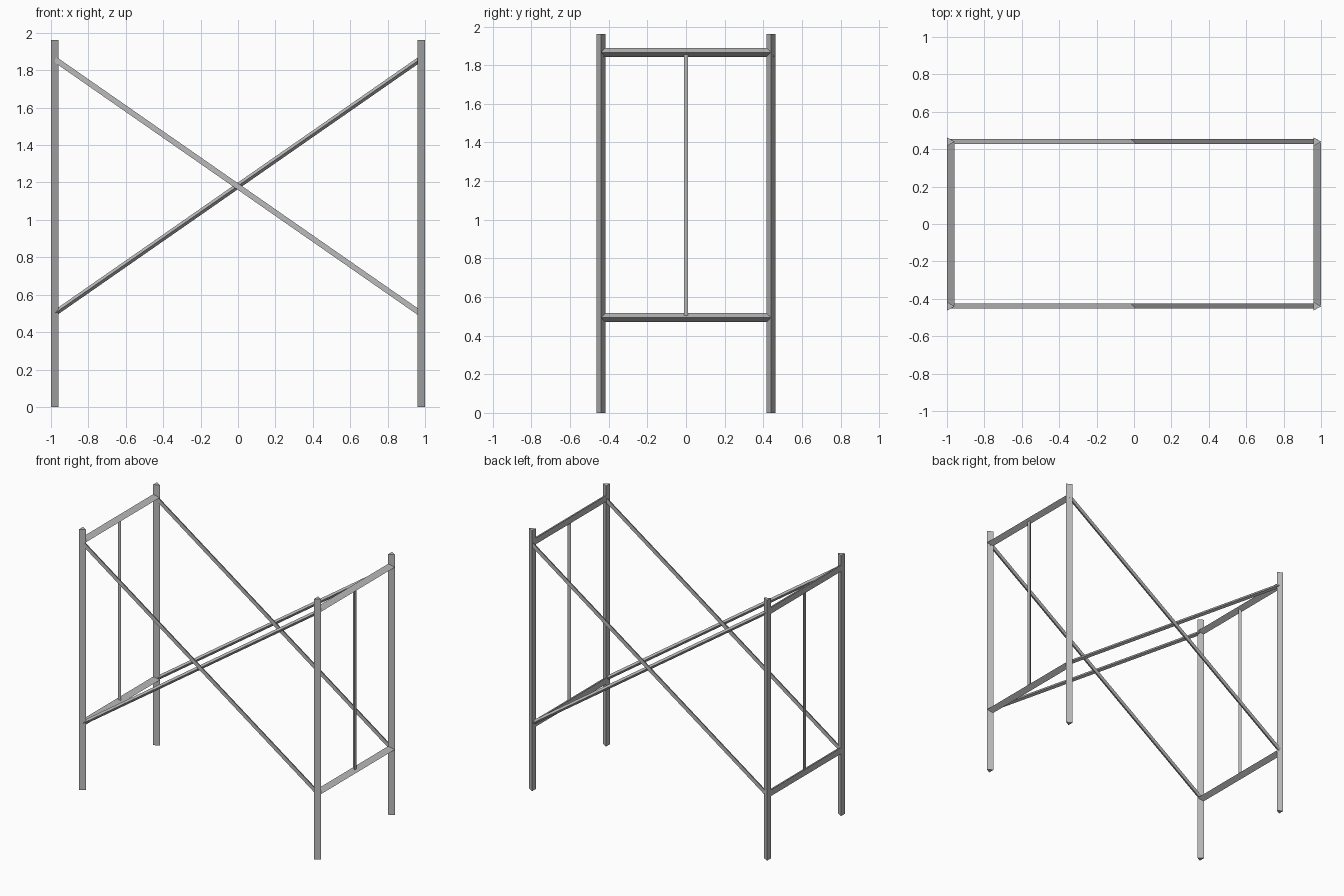
import bpy
import bmesh
import math
from mathutils import Vector, Matrix

cube = bpy.data.objects.get("Cube")
if cube:
    bpy.data.objects.remove(cube, do_unlink=True)

# Single painted steel colour
steel = bpy.data.materials.new("grey_steel")
steel.use_nodes = True
GREY = (0.5, 0.5, 0.5, 1)
steel.diffuse_color = GREY
steel.node_tree.nodes["Principled BSDF"].inputs["Base Color"].default_value = GREY


def tri_bar(name, start, end, apex, radius):
    """Three-sided bar from start to end with one edge pointing along apex."""
    start, end = Vector(start), Vector(end)
    axis = (end - start).normalized()
    apex = Vector(apex)
    bm = bmesh.new()
    rings = []
    for centre in (start, end):
        rings.append([bm.verts.new(centre + Matrix.Rotation(i * math.tau / 3, 3, axis) @ apex * radius)
                      for i in range(3)])
    a, b = rings
    bm.faces.new(a[::-1])
    bm.faces.new(b)
    for i in range(3):
        j = (i + 1) % 3
        bm.faces.new((a[i], a[j], b[j], b[i]))
    bmesh.ops.recalc_face_normals(bm, faces=bm.faces)
    mesh = bpy.data.meshes.new(name)
    bm.to_mesh(mesh)
    bm.free()
    mesh.materials.append(steel)
    obj = bpy.data.objects.new(name, mesh)
    bpy.context.collection.objects.link(obj)


R = 0.027                       # posts and rungs
X_ENDS = {"left": 1 - R, "right": R / 2 - 1}
Y_SIDES = {"front": -0.44, "back": 0.44}
HEIGHT = 1.963
LOW, HIGH = 0.493, 1.867

# End frames: two posts, two rungs and a thin centre rod
for end, x in X_ENDS.items():
    for side, y in Y_SIDES.items():
        tri_bar(f"{side}_{end}_post", (x, y, 0), (x, y, HEIGHT), (1, 0, 0), R)
    for level, z in (("lower", LOW), ("upper", HIGH)):
        tri_bar(f"{level}_{end}_rung", (x, -0.435, z), (x, 0.435, z), (1, 0, 0), R)
    inward = -math.copysign(1, x)
    tri_bar(f"{end}_centre_rod", (x, 0, LOW), (x, 0, HIGH), (inward, 0, 0), 0.013)

# Crossed braces along both long sides
for side, y in Y_SIDES.items():
    tri_bar(f"{side}_falling_brace", (-0.978, y - 0.003, 1.858), (0.972, y - 0.003, 0.502),
            (0, 1, 0), 0.017)
    tri_bar(f"{side}_rising_brace", (-0.978, y + 0.006, 0.502), (0.972, y + 0.006, 1.858),
            (0, -1, 0), 0.017)
